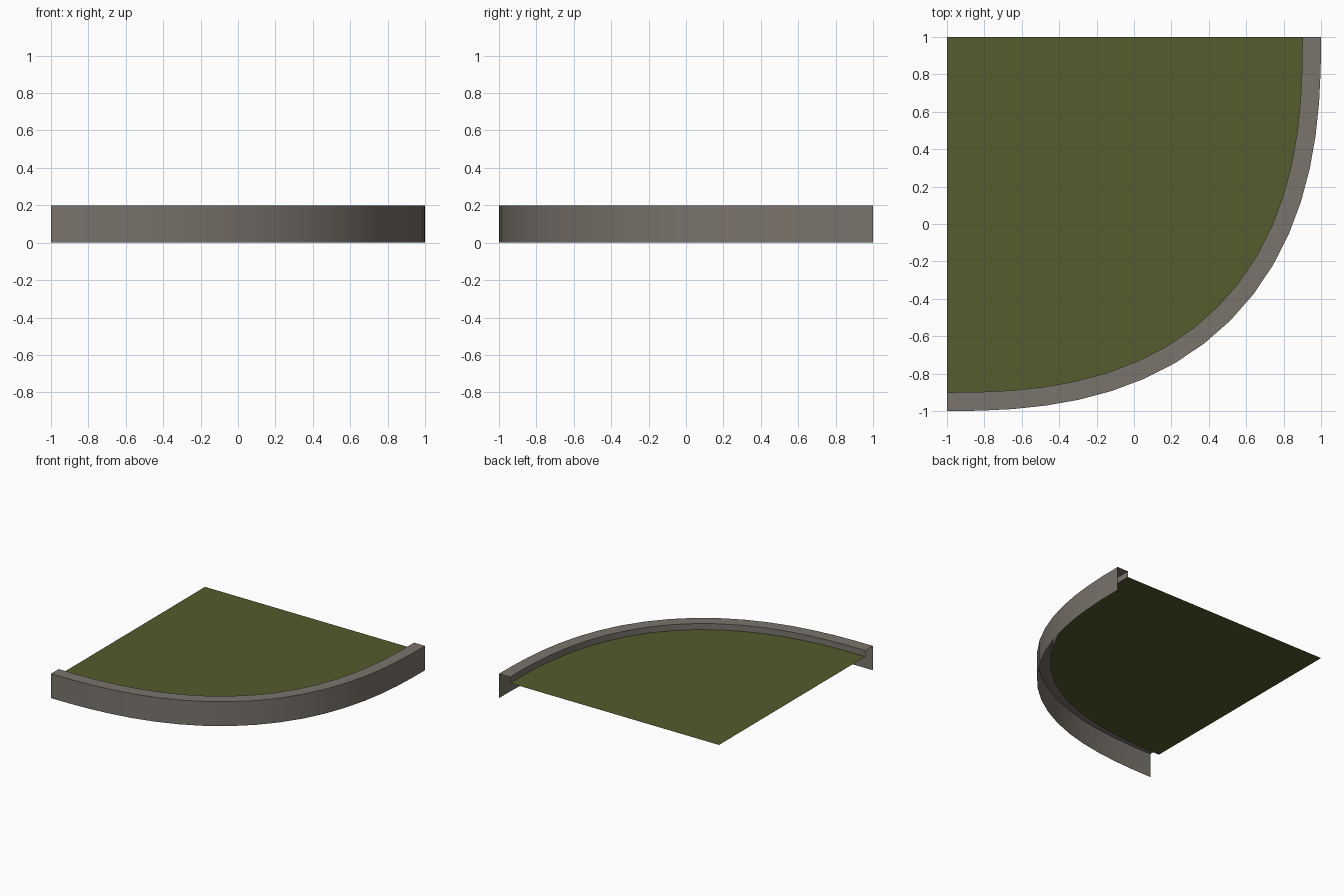
import bpy, bmesh, math

if "Cube" in bpy.data.objects:
    bpy.data.objects.remove(bpy.data.objects["Cube"])

SEGS, POWER = 18, 2.5
WIDTH, TOP, FLOOR = 0.1, 0.2, 0.15


def material(name, rgb):
    m = bpy.data.materials.new(name)
    m.diffuse_color = (*rgb, 1)
    m.use_nodes = True
    m.node_tree.nodes["Principled BSDF"].inputs["Base Color"].default_value = m.diffuse_color
    return m


def curve_point(i, inset):
    """Quarter superellipse about the corner (-1, 1), moved inwards by inset."""
    a = math.pi / 2 * i / SEGS
    c, s = abs(math.cos(a)), math.sin(a)
    if i == SEGS:
        c = 0.0
    r = 2 / (s ** POWER + c ** POWER) ** (1 / POWER)
    u, v = r * s, r * c
    nu, nv = u ** (POWER - 1), v ** (POWER - 1)
    n = math.hypot(nu, nv)
    return -1 + u - inset * nu / n, 1 - v + inset * nv / n


def finish(name, bm, mat, smooth):
    me = bpy.data.meshes.new(name)
    bm.to_mesh(me)
    bm.free()
    ob = bpy.data.objects.new(name, me)
    bpy.context.collection.objects.link(ob)
    me.materials.append(mat)
    if smooth:
        bpy.context.view_layer.objects.active = ob
        ob.select_set(True)
        bpy.ops.object.shade_smooth_by_angle(angle=math.radians(30))
        ob.select_set(False)


stone = material("grey stone", (0.195, 0.173, 0.148))
grass = material("grass green", (0.087, 0.106, 0.026))

# Kerb: outer wall, top strip and short inner lip, open underneath and at the ends
bm = bmesh.new()
profile = [(0, 0), (0, TOP), (WIDTH, TOP), (WIDTH, FLOOR)]
rows = [[bm.verts.new((*curve_point(i, inset), z)) for inset, z in profile]
        for i in range(SEGS + 1)]
for a, b in zip(rows, rows[1:]):
    for k in range(3):
        bm.faces.new((a[k], b[k], b[k + 1], a[k + 1]))
finish("kerb", bm, stone, True)

# Lawn: one flat sheet meeting the bottom of the inner lip
bm = bmesh.new()
edge = [bm.verts.new((*curve_point(i, WIDTH), FLOOR)) for i in range(SEGS + 1)]
bm.faces.new(edge + [bm.verts.new((-1, 1, FLOOR))])
finish("lawn", bm, grass, False)
